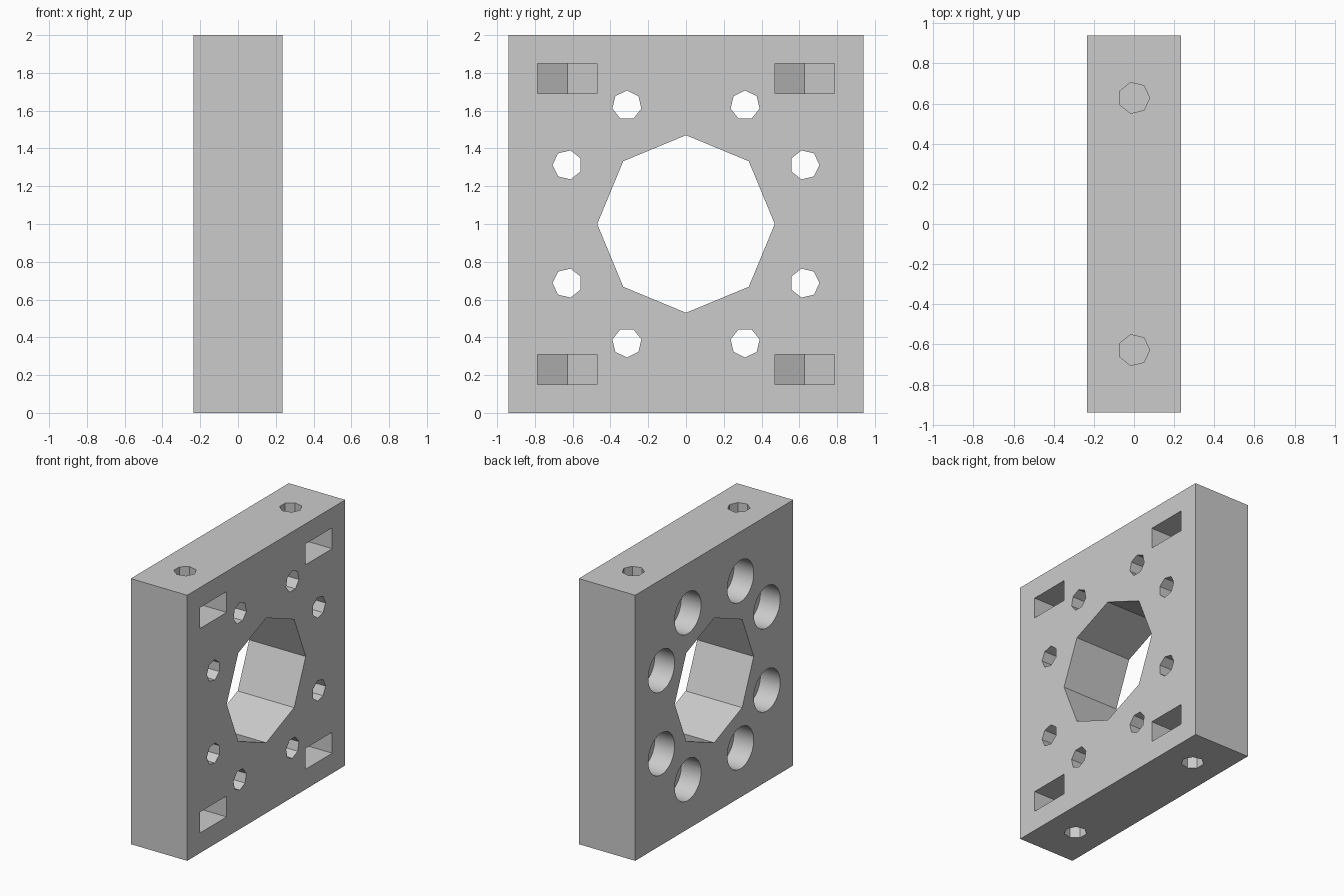
import bpy, bmesh
from math import cos, sin, pi, atan2

cube = bpy.data.objects.get("Cube")
if cube:
    bpy.data.objects.remove(cube, do_unlink=True)

HX, HY, H = 0.235, 0.94, 2.0
MID = H / 2
R = 0.0785            # screw hole radius
NUT = 0.1575          # half width of the nut slots

grey = bpy.data.materials.new("plain grey")
grey.use_nodes = True
grey.diffuse_color = (0.6, 0.6, 0.6, 1)
grey.node_tree.nodes["Principled BSDF"].inputs["Base Color"].default_value = (0.6, 0.6, 0.6, 1)


def ring(u, v, r, sides, turn=0.0):
    return [(u + r * cos(turn + 2 * pi * i / sides),
             v + r * sin(turn + 2 * pi * i / sides)) for i in range(sides)]


def prism(name, outline, axis, lo, hi):
    """Extrude an outline along x (outline in y, z) or z (outline in x, y)."""
    place = (lambda u, v, h: (h, u, v)) if axis == "x" else (lambda u, v, h: (u, v, h))
    bm = bmesh.new()
    low = [bm.verts.new(place(u, v, lo)) for u, v in outline]
    top = [bm.verts.new(place(u, v, hi)) for u, v in outline]
    bm.faces.new(low)
    bm.faces.new(top)
    n = len(low)
    for i in range(n):
        j = (i + 1) % n
        bm.faces.new((low[i], low[j], top[j], top[i]))
    bmesh.ops.recalc_face_normals(bm, faces=bm.faces)
    mesh = bpy.data.meshes.new(name)
    bm.to_mesh(mesh)
    bm.free()
    mesh.materials.append(grey)
    obj = bpy.data.objects.new(name, mesh)
    bpy.context.collection.objects.link(obj)
    return obj


plate = prism("mounting_plate", [(-HY, 0), (HY, 0), (HY, H), (-HY, H)], "x", -HX, HX)
bpy.context.view_layer.objects.active = plate


def cut(outline, axis, lo, hi):
    tool = prism("cutter", outline, axis, lo, hi)
    tool.hide_render = True
    mod = plate.modifiers.new("cut", "BOOLEAN")
    mod.operation = "DIFFERENCE"
    mod.solver = "EXACT"
    mod.object = tool
    bpy.ops.object.modifier_apply(modifier=mod.name)
    bpy.data.objects.remove(tool, do_unlink=True)


# Large octagonal centre opening
cut(ring(0, MID, 0.47, 8), "x", -1, 1)

for sy in (-1, 1):
    for sz in (-1, 1):
        # Two counterbored screw holes in each quarter
        for y, z, turn in ((0.313, 0.628, atan2(sz, 0)),
                           (0.628, 0.313, atan2(0, sy))):
            y, z = sy * y, MID + sz * z
            cut(ring(y, z, R, 7, turn), "x", -1, 1)
            cut(ring(y, z, 2 * R, 40), "x", -1, -HX + 0.165)

        # Nut slot with a pointed inner end, open on the side
        y, z = sy * 0.628, MID + sz * 0.77
        point = 2 * NUT / 3 ** 0.5
        slot = [(1, y - NUT), (1, y + NUT), (-point / 2, y + NUT),
                (-point, y), (-point / 2, y - NUT)]
        cut(slot, "z", z - R, z + R)

        # Screw hole from the edge into the slot
        edge = MID + sz * (MID + 0.1)
        cut(ring(0, y, R, 7), "z", min(z, edge), max(z, edge))

plate.select_set(True)
bpy.ops.object.shade_smooth_by_angle(angle=pi / 6)
